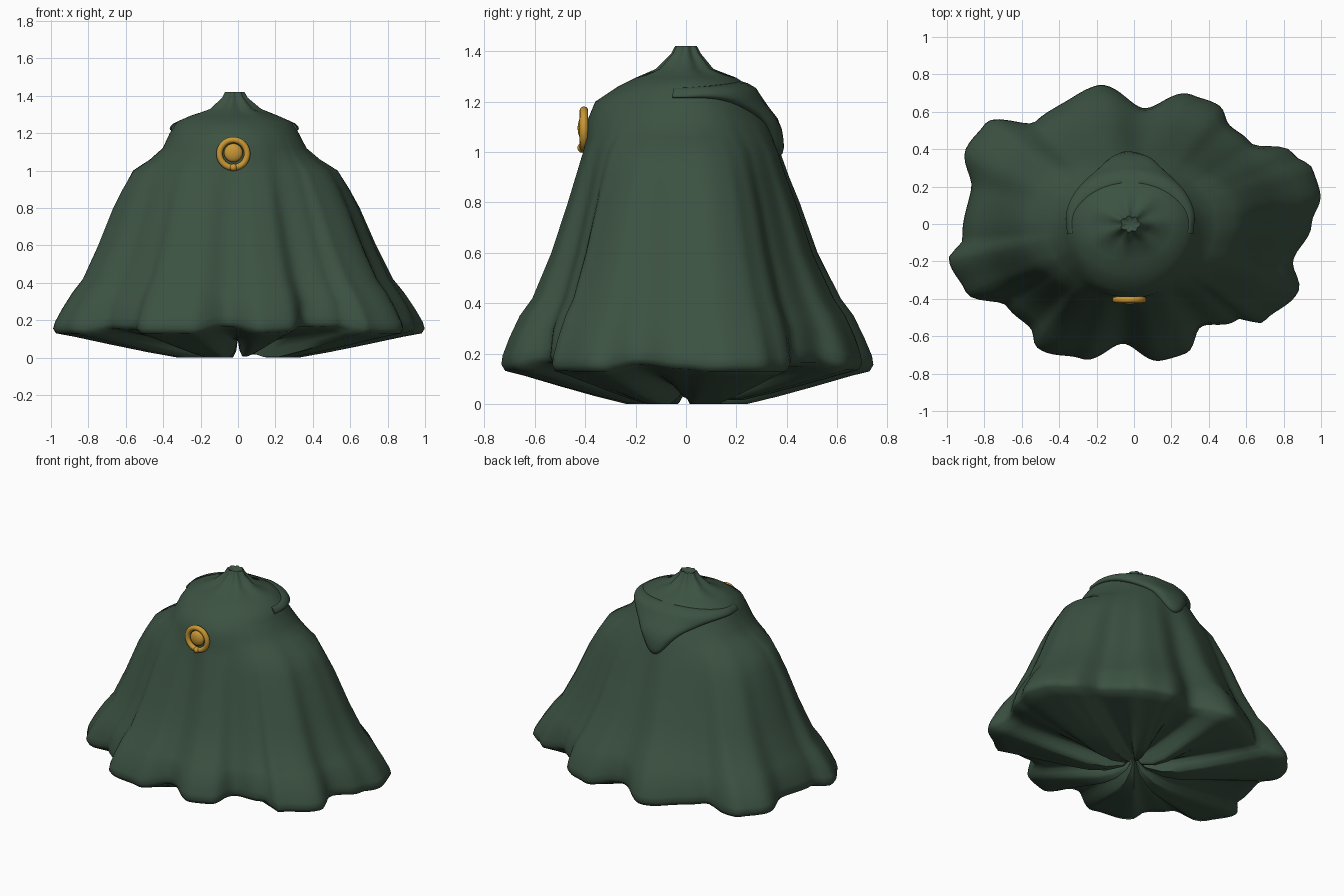
import bpy, bmesh, math
from math import sin, cos, pi, radians

cube = bpy.data.objects.get("Cube")
if cube:
    bpy.data.objects.remove(cube, do_unlink=True)


def material(name, rgb):
    m = bpy.data.materials.new(name)
    m.use_nodes = True
    m.diffuse_color = (*rgb, 1)
    bsdf = next(n for n in m.node_tree.nodes if n.type == "BSDF_PRINCIPLED")
    bsdf.inputs["Base Color"].default_value = (*rgb, 1)
    bsdf.inputs["Roughness"].default_value = 0.8
    return m


green = material("dark green cloth", (0.045, 0.085, 0.055))
gold = material("gold", (0.58, 0.31, 0.035))

# Hem outline: (angle in degrees, radius) at the folds and hollows
HEM = [(9, 1.01), (17, 1.0), (24, .93), (35, .76), (46, .735), (54, .78), (66, .757),
       (85, .622), (105, .767), (120, .75), (134, .76), (146, .96), (156, .985),
       (168, .89), (185, .92), (191, 1.01), (202, .97), (213, .81), (225, .785),
       (232, .84), (249, .773), (265, .643), (281, .745), (292, .745), (303, .657),
       (317, .75), (323, .87), (338, .95), (347, .873), (360, .95)]

# Cloak profile: height, half width, front depth, back depth, fold strength
PROFILE = [(1.42, .05, .04, .04, 0), (1.39, .065, .055, .055, 0), (1.33, .13, .11, .1, 0),
           (1.295, .23, .2, .2, 0), (1.26, .31, .27, .25, 0), (1.2, .345, .36, .27, 0),
           (1.12, .385, .395, .33, .05), (1.06, .455, .395, .35, .1),
           (1.0, .55, .41, .375, .2), (.9, .61, .44, .41, .3), (.8, .66, .47, .45, .4),
           (.6, .74, .535, .52, .5), (.42, .82, .61, .61, .6), (.35, .87, .66, .66, .7),
           (.26, .92, .7, .7, .85), (.19, .95, .725, .725, 1), (.155, .96, .73, .73, 1),
           (.13, .945, .715, .715, 1)]


def ellipse(t, a, b):
    return 1 / math.hypot(cos(t) / a, sin(t) / b)


def fold(t):
    """Hem radius relative to a plain ellipse: over 1 on folds, under 1 in hollows."""
    d = math.degrees(t) % 360
    prev = (0, HEM[-1][1])
    for cur in HEM:
        if d <= cur[0]:
            k = (d - prev[0]) / (cur[0] - prev[0])
            k = (1 - cos(pi * k)) / 2
            return (prev[1] + k * (cur[1] - prev[1])) / ellipse(t, .96, .73)
        prev = cur


def hollow(t):
    return min(1, max(0, (1.02 - fold(t)) / .12))


def row_radius(t, row):
    _, a, front, back, w = row
    return ellipse(t, a, back if sin(t) > 0 else front) * fold(t) ** w


def cloak_radius(t, z):
    for hi, lo in zip(PROFILE, PROFILE[1:]):
        if lo[0] <= z <= hi[0]:
            k = (hi[0] - z) / (hi[0] - lo[0])
            return row_radius(t, hi) * (1 - k) + row_radius(t, lo) * k
    return row_radius(t, PROFILE[0])


def shift(z):
    return -.02 * min(1, max(0, z - .2))


def finish(name, bm, mat, angle=60):
    bmesh.ops.recalc_face_normals(bm, faces=bm.faces)
    me = bpy.data.meshes.new(name)
    bm.to_mesh(me)
    bm.free()
    ob = bpy.data.objects.new(name, me)
    bpy.context.collection.objects.link(ob)
    me.materials.append(mat)
    bpy.ops.object.select_all(action="DESELECT")
    bpy.context.view_layer.objects.active = ob
    ob.select_set(True)
    bpy.ops.object.shade_smooth_by_angle(angle=radians(angle))
    return ob


def loft(bm, rings, loop=False):
    """Join closed rings of points; cap both ends with a fan unless looped."""
    rows = [[bm.verts.new(p) for p in ring] for ring in rings]
    for a, b in zip(rows, rows[1:]):
        for i in range(len(a)):
            j = (i + 1) % len(a)
            bm.faces.new((a[i], a[j], b[j], b[i]))
    return rows


def fan(bm, row, tip):
    v = bm.verts.new(tip)
    for i in range(len(row)):
        bm.faces.new((row[i], row[(i + 1) % len(row)], v))


# Cloak: folded outer cloth, rolled hem and gathered underside
SEGMENTS = 180
angles = [2 * pi * i / SEGMENTS for i in range(SEGMENTS)]
rings = []
for row in PROFILE:
    ring = []
    for t in angles:
        z = row[0]
        r = row_radius(t, row)
        if z > 1.3:
            r *= 1 + .1 * cos(7 * t)
        if z < .3:
            z += .035 * hollow(t)
        ring.append((r * cos(t) + shift(z), r * sin(t), z))
    rings.append(ring)
for f, low, high in ((.9, .112, .15), (.7, .07, .13), (.5, .03, .115),
                     (.33, 0, .1), (.2, 0, .095), (.08, .03, .1)):
    ring = []
    for t in angles:
        r = f * row_radius(t, PROFILE[-1])
        ring.append((r * cos(t), r * sin(t), low + (high - low) * hollow(t)))
    rings.append(ring)
bm = bmesh.new()
rows = loft(bm, rings)
fan(bm, rows[0], (shift(1.4), 0, 1.395))
fan(bm, rows[-1], (0, 0, .11))
finish("cloak", bm, green)

# Lowered hood: a roll of cloth around the back, hanging to a point
rings = []
for i in range(61):
    t = pi * (i / 60 * 1.1 - .05)
    u = max(0, sin(t))
    top = 1.255 + .025 * u
    bottom = 1.215 - .11 * u ** 3 - .12 * u ** 24
    thick = .012 + .033 * u ** .6
    ring = []
    for j in range(20):
        p = 2 * pi * j / 20
        z = (top + bottom) / 2 + (top - bottom) / 2 * sin(p)
        r = cloak_radius(t, z) + thick * cos(p)
        ring.append((r * cos(t) + shift(z), r * sin(t), z))
    rings.append(ring)
bm = bmesh.new()
rows = loft(bm, rings)
for row in (rows[0], rows[-1]):
    bm.faces.new(row)
finish("hood", bm, green)

# Clasp: ring, domed centre and a small bead below
CLASP = (-.025, -.405, 1.09)
bpy.ops.mesh.primitive_torus_add(major_radius=.074, minor_radius=.017, major_segments=40,
                                 minor_segments=12, location=CLASP, rotation=(pi / 2, 0, 0))
ring = bpy.context.object
ring.name = "clasp_ring"
ring.data.materials.append(gold)
bpy.ops.object.shade_smooth_by_angle(angle=radians(60))


def ball(name, drop, forward, radius, depth):
    bm = bmesh.new()
    bmesh.ops.create_uvsphere(bm, u_segments=24, v_segments=12, radius=radius)
    ob = finish(name, bm, gold)
    ob.location = (CLASP[0], CLASP[1] - forward, CLASP[2] - drop)
    ob.scale.y = depth


ball("clasp_centre", -.005, 0, .05, .5)
ball("clasp_bead", .073, .006, .02, 1)
